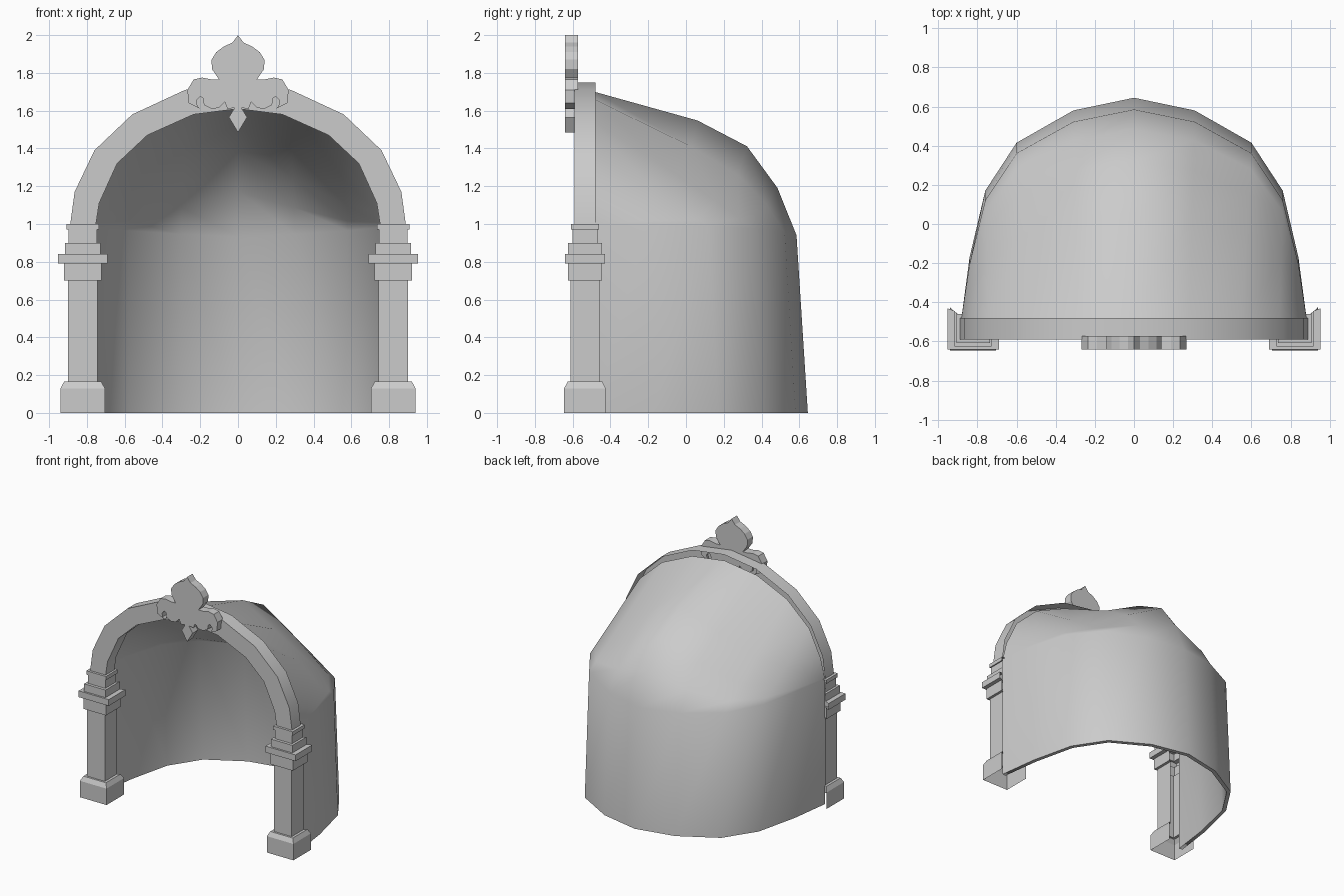
import bpy, bmesh, math
from mathutils import Vector

if "Cube" in bpy.data.objects:
    bpy.data.objects.remove(bpy.data.objects["Cube"])

stone = bpy.data.materials.new("grey_stone")
stone.use_nodes = True
GREY = (0.6, 0.6, 0.6, 1)
stone.diffuse_color = GREY
stone.node_tree.nodes["Principled BSDF"].inputs["Base Color"].default_value = GREY


def finish(name, bm, smooth=None):
    mesh = bpy.data.meshes.new(name)
    bm.to_mesh(mesh)
    bm.free()
    mesh.materials.append(stone)
    ob = bpy.data.objects.new(name, mesh)
    bpy.context.collection.objects.link(ob)
    if smooth:
        bpy.ops.object.select_all(action='DESELECT')
        ob.select_set(True)
        bpy.context.view_layer.objects.active = ob
        bpy.ops.object.shade_smooth_by_angle(angle=math.radians(smooth))
    return ob


def mirrored(half):
    """Full outline from a right half that starts and ends on the centre line."""
    return half + [(-x, z) for x, z in reversed(half) if x > 0]


def plate(name, outline, y0, y1, smooth=None, open_back=False):
    """Extrude an x-z outline along y, optionally leaving the back open."""
    bm = bmesh.new()
    face = bm.faces.new([bm.verts.new((x, y0, z)) for x, z in outline])
    moved = bmesh.ops.extrude_face_region(bm, geom=[face])["geom"]
    bmesh.ops.translate(bm, vec=(0, y1 - y0, 0),
                        verts=[v for v in moved if isinstance(v, bmesh.types.BMVert)])
    bmesh.ops.recalc_face_normals(bm, faces=bm.faces)
    if open_back:
        back = [f for f in bm.faces if all(abs(v.co.y - y1) < 1e-4 for v in f.verts)]
        bmesh.ops.delete(bm, geom=back, context='FACES_ONLY')
    return finish(name, bm, smooth)


def full_row(half):
    """Mirror a row of points running from the centre to the right side."""
    return [Vector((-p.x, p.y, p.z)) for p in reversed(half[1:])] + half


# Front arch band, hollow behind
outer = [(0, 1.75), (.28, 1.71), (.56, 1.58), (.76, 1.39), (.865, 1.17), (.888, 1.0)]
inner = [(0, 1.61), (.235, 1.58), (.48, 1.47), (.64, 1.32), (.735, 1.11), (.752, 1.0)]
band = [(-x, z) for x, z in reversed(outer[1:])] + outer
band += list(reversed(inner)) + [(-x, z) for x, z in inner[1:]]
plate("front_arch", band, -.59, -.48, smooth=40, open_back=True)

# Vaulted niche shell: floor plan, wall top and arch edge, lofted together
plan = [(0, .645), (.31, .58), (.6, .415), (.76, .17), (.84, -.17), (.882, -.485)]
edge = [(0, 1.70), (.285, 1.66), (.55, 1.54), (.745, 1.36), (.845, 1.15), (.882, 1.0)]
wall_top = [.94, .955, .975, .99, 1.0, 1.0]
lean = [.06, .058, .054, .05, .035, 0]
bulge = [1, .5, .05, 0, 0, 0]
floor = [Vector((x, y, 0)) for x, y in plan]
spring = [Vector((p.x, p.y - d, z)) for p, d, z in zip(floor, lean, wall_top)]
rows = [floor]
for back, up in [(0, 0), (.094, .33), (.245, .62), (.49, .80), (1, 1)]:
    row = []
    for s, (x, z), b in zip(spring, edge, bulge):
        rise = back + (up - back) * b
        row.append(Vector((s.x + (x - s.x) * back, s.y + (-.485 - s.y) * back,
                           s.z + (z - s.z) * rise)))
    rows.append(row)
bm = bmesh.new()
grid = [[bm.verts.new(p) for p in full_row(r)] for r in rows]
for low, high in zip(grid, grid[1:]):
    for i in range(len(low) - 1):
        bm.faces.new((low[i + 1], low[i], high[i], high[i + 1]))
bmesh.ops.remove_doubles(bm, verts=bm.verts, dist=.001)
for e in bm.edges:
    e.smooth = not e.is_boundary
shell = finish("niche_shell", bm, 60)
thick = shell.modifiers.new("thickness", 'SOLIDIFY')
thick.thickness = .03
thick.offset = -1

# Pillars: stacked square tiers, open behind and below, as (z, x half width, y half width)
CX, CY = .822, -.535
tiers = [(0, .117, .11), (.13, .117, .11), (.165, .099, .092),
         (.165, .078, .076), (.70, .078, .076), (.70, .099, .091), (.79, .099, .091),
         (.79, .132, .105), (.84, .132, .105), (.84, .094, .09), (.90, .094, .09),
         (.90, .076, .067), (.97, .076, .067), (.97, .086, .074), (1.0, .086, .074)]
for name, side in (("left_pillar", 1), ("right_pillar", -1)):
    bm = bmesh.new()
    rings = [[bm.verts.new((side * (CX + a * w), CY + b * d, z))
              for a, b in ((-1, 1), (-1, -1), (1, -1), (1, 1))] for z, w, d in tiers]
    for low, high in zip(rings, rings[1:]):
        for i in range(3):
            bm.faces.new((low[i], low[i + 1], high[i + 1], high[i]))
    bm.faces.new(rings[-1])
    if side < 0:
        bmesh.ops.reverse_faces(bm, faces=bm.faces)
    finish(name, bm)

# Crest ornament: bulb, curled side petals and lower point
crest = [(0, 2.0), (.03, 1.96), (.075, 1.94), (.115, 1.91), (.14, 1.87), (.138, 1.82), (.1, 1.765),
         (.14, 1.765), (.19, 1.775), (.235, 1.765), (.268, 1.71), (.262, 1.64), (.2, 1.61),
         (.215, 1.625), (.22, 1.655), (.2, 1.675), (.185, 1.665), (.18, 1.63), (.14, 1.61),
         (.1, 1.615), (.07, 1.645), (.055, 1.61), (.018, 1.615), (.048, 1.565), (0, 1.485)]
plate("crest_ornament", mirrored(crest), -.64, -.572)
